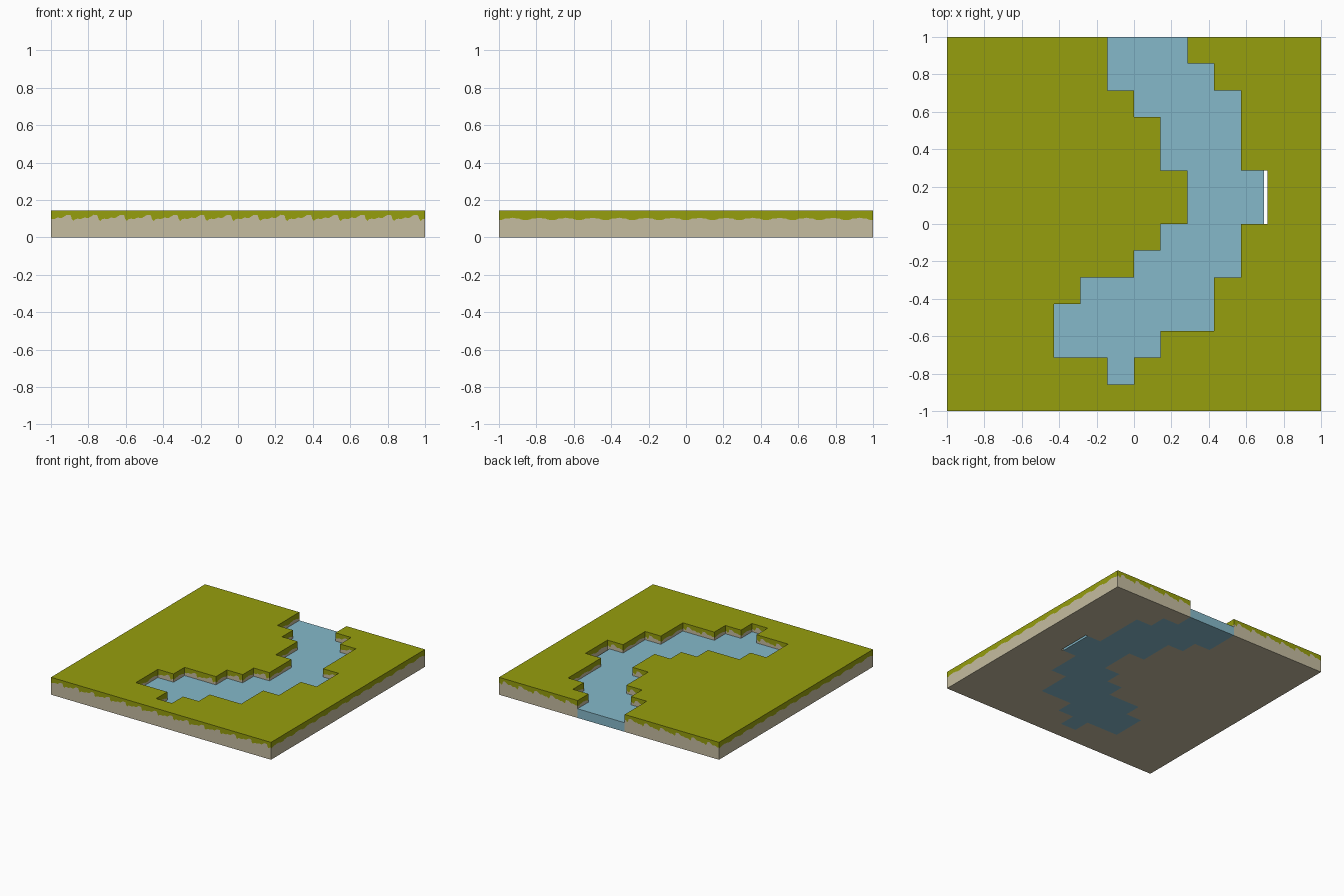
import bpy, bmesh

if "Cube" in bpy.data.objects:
    bpy.data.objects.remove(bpy.data.objects["Cube"])

N = 14               # tiles per side
C = 2 / N            # tile size
TOP = 1 / 7          # grass level
WATER = 0.075        # water level

# River span (first column, end column) for each row, from the back edge forward
SPANS = [(6, 9), (6, 10), (7, 11), (8, 11), (8, 11), (9, 12), (9, 12),
         (8, 11), (7, 11), (5, 10), (4, 10), (4, 8), (6, 7), (0, 0)]
river = {(i, N - 1 - r) for r, (a, b) in enumerate(SPANS) for i in range(a, b)}
land = {(i, j) for i in range(N) for j in range(N)} - river

# Ragged turf line across one tile: (fraction along, height)
DRIP_Y = [(0, .100), (.12, .098), (.25, .106), (.4, .103), (.5, .112), (.6, .121),
          (.74, .118), (.78, .098), (.84, .088), (.92, .098), (1, .100)]
DRIP_X = [(0, .092), (.15, .095), (.22, .100), (.4, .102), (.5, .105), (.62, .102),
          (.75, .101), (.83, .095), (1, .092)]


def material(name, rgb):
    m = bpy.data.materials.new(name)
    m.diffuse_color = (*rgb, 1)
    m.use_nodes = True
    m.node_tree.nodes["Principled BSDF"].inputs["Base Color"].default_value = m.diffuse_color
    return m


grass = material("grass green", (.305, .342, .004))
earth = material("pale earth", (.558, .503, .352))
water = material("water blue", (.235, .485, .590))


def build(name, cells, height, mats, ragged, x_limit=2):
    """Solid made of square tiles, with walls only where a tile has no neighbour."""
    bm = bmesh.new()
    cache = {}

    def vert(x, y, z):
        key = (round(x, 4), round(y, 4), round(z, 4))
        if key not in cache:
            cache[key] = bm.verts.new((x, y, z))
        return cache[key]

    def face(points, mat):
        bm.faces.new([vert(*p) for p in points]).material_index = mat

    def pos(i, j):
        return min(-1 + i * C, x_limit), -1 + j * C

    for i, j in sorted(cells):
        ring = [pos(i, j), pos(i + 1, j), pos(i + 1, j + 1), pos(i, j + 1)]
        face([(x, y, height) for x, y in ring], 0)
        face([(x, y, 0) for x, y in reversed(ring)], len(mats) - 1)
        sides = [(0, -1), (1, 0), (0, 1), (-1, 0)]
        for k, (di, dj) in enumerate(sides):
            if (i + di, j + dj) in cells:
                continue
            a, b = ring[k], ring[(k + 1) % 4]
            if not ragged:
                face([(*a, 0), (*b, 0), (*b, height), (*a, height)], 0)
                continue
            # turf above the ragged line, earth below it
            drip = DRIP_Y if dj else DRIP_X
            if k in (2, 3):
                drip = [(1 - t, z) for t, z in reversed(drip)]
            line = [(a[0] + (b[0] - a[0]) * t, a[1] + (b[1] - a[1]) * t, z) for t, z in drip]
            face([(*a, 0), (*b, 0)] + line[::-1], 1)
            face(line + [(*b, height), (*a, height)], 0)

    me = bpy.data.meshes.new(name)
    bm.to_mesh(me)
    bm.free()
    for m in mats:
        me.materials.append(m)
    ob = bpy.data.objects.new(name, me)
    bpy.context.collection.objects.link(ob)
    return ob


# Grassy ground with the river cut right through it
build("ground", land, TOP, [grass, earth], True)
# Water filling the cut, stopping just short of the eastern bend
build("river_water", river, WATER, [water], False, x_limit=0.695)
